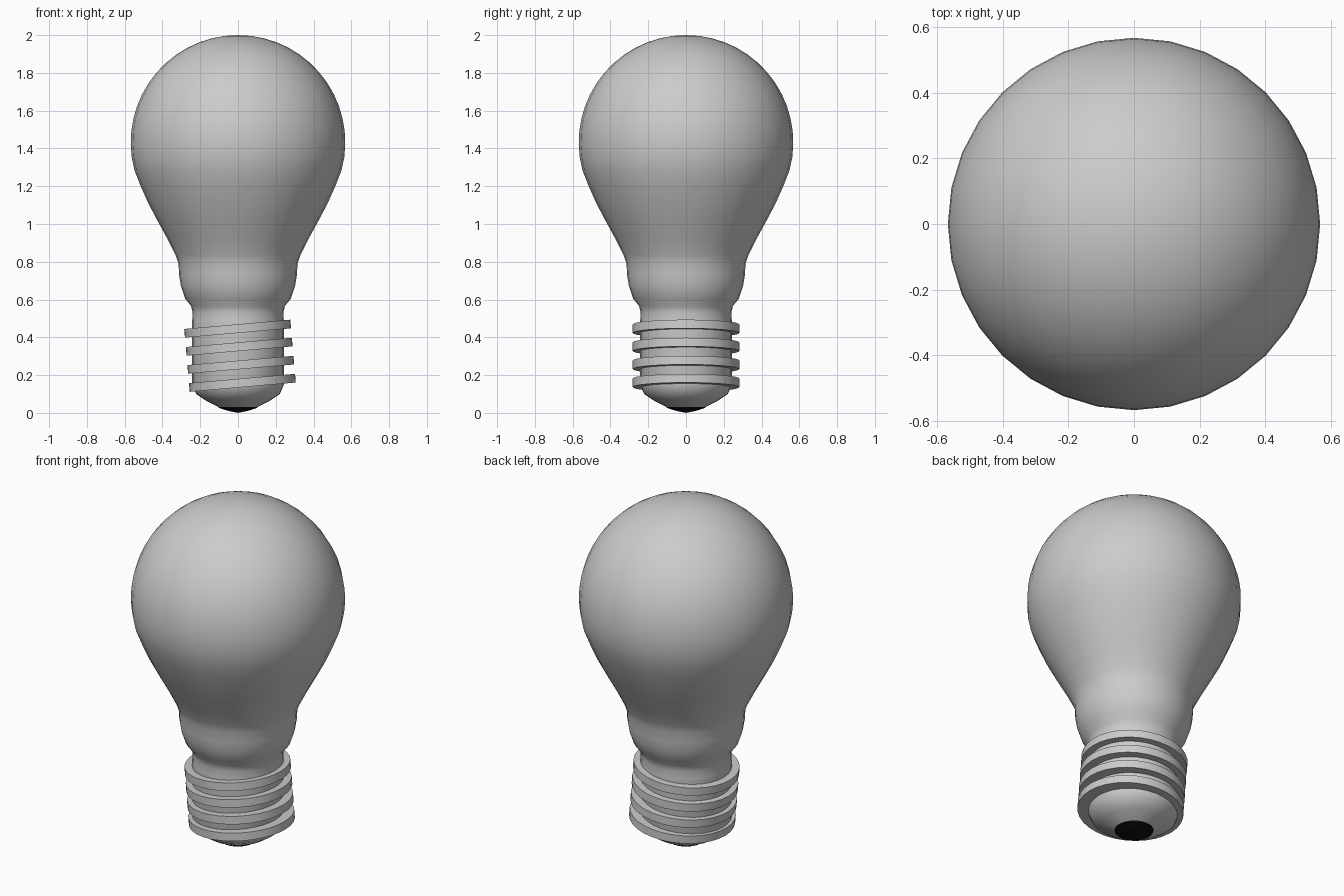
import bpy, bmesh, math
from mathutils import Matrix

if "Cube" in bpy.data.objects:
    bpy.data.objects.remove(bpy.data.objects["Cube"])

SEG = 32


def lathe(name, profile, closed=False, angle=35):
    """Spin an (r, z) profile around the z axis."""
    bm = bmesh.new()
    verts = [bm.verts.new((r, 0, z)) for r, z in profile]
    pairs = list(zip(verts, verts[1:]))
    if closed:
        pairs.append((verts[-1], verts[0]))
    edges = [bm.edges.new(p) for p in pairs]
    bmesh.ops.spin(bm, geom=verts + edges, cent=(0, 0, 0), axis=(0, 0, 1),
                   angle=2 * math.pi, steps=SEG, use_merge=True)
    bmesh.ops.remove_doubles(bm, verts=bm.verts, dist=0.0005)
    bmesh.ops.recalc_face_normals(bm, faces=bm.faces)
    mesh = bpy.data.meshes.new(name)
    bm.to_mesh(mesh)
    bm.free()
    ob = bpy.data.objects.new(name, mesh)
    bpy.context.collection.objects.link(ob)
    bpy.ops.object.select_all(action='DESELECT')
    ob.select_set(True)
    bpy.context.view_layer.objects.active = ob
    bpy.ops.object.shade_smooth_by_angle(angle=math.radians(angle))
    return ob


# Glass envelope: spherical top flowing into the waisted neck
R, C = 0.568, 1.432
glass = [(R * math.sin(math.radians(a)), C + R * math.cos(math.radians(a)))
         for a in range(0, 106, 7)]
glass += [(0.515, 1.2), (0.475, 1.11), (0.425, 1.015), (0.37, 0.915),
          (0.33, 0.835), (0.315, 0.79), (0.312, 0.73), (0.302, 0.67),
          (0.28, 0.605), (0.248, 0.565), (0.24, 0.53), (0.243, 0.48)]
lathe("glass_bulb", glass)

# Socket core and the rounded underside
lathe("socket_core", [(0.243, 0.48), (0.243, 0.15), (0.222, 0.1),
                      (0.17, 0.065), (0.1, 0.03)])

# Black contact at the tip
contact = lathe("bottom_contact", [(0.09, 0.038), (0.105, 0.034), (0.1, 0.026),
                                   (0.05, 0.01), (0, 0)])
black = bpy.data.materials.new("black_contact")
black.diffuse_color = (0.005, 0.005, 0.005, 1)
black.use_nodes = True
black.node_tree.nodes["Principled BSDF"].inputs["Base Color"].default_value = black.diffuse_color
contact.data.materials.append(black)

# Four screw ridges, stacked along a slightly tilted axis
tilt = Matrix.Rotation(math.radians(-5), 4, 'Y')
for i in range(4):
    ring = lathe(f"screw_ridge_{i + 1}",
                 [(0.21, -0.023), (0.282, -0.023), (0.282, 0.023), (0.21, 0.023)],
                 closed=True)
    ring.matrix_world = (Matrix.Translation((-0.002, 0, 0.446)) @ tilt
                         @ Matrix.Translation((0, 0, -0.096 * i)))
